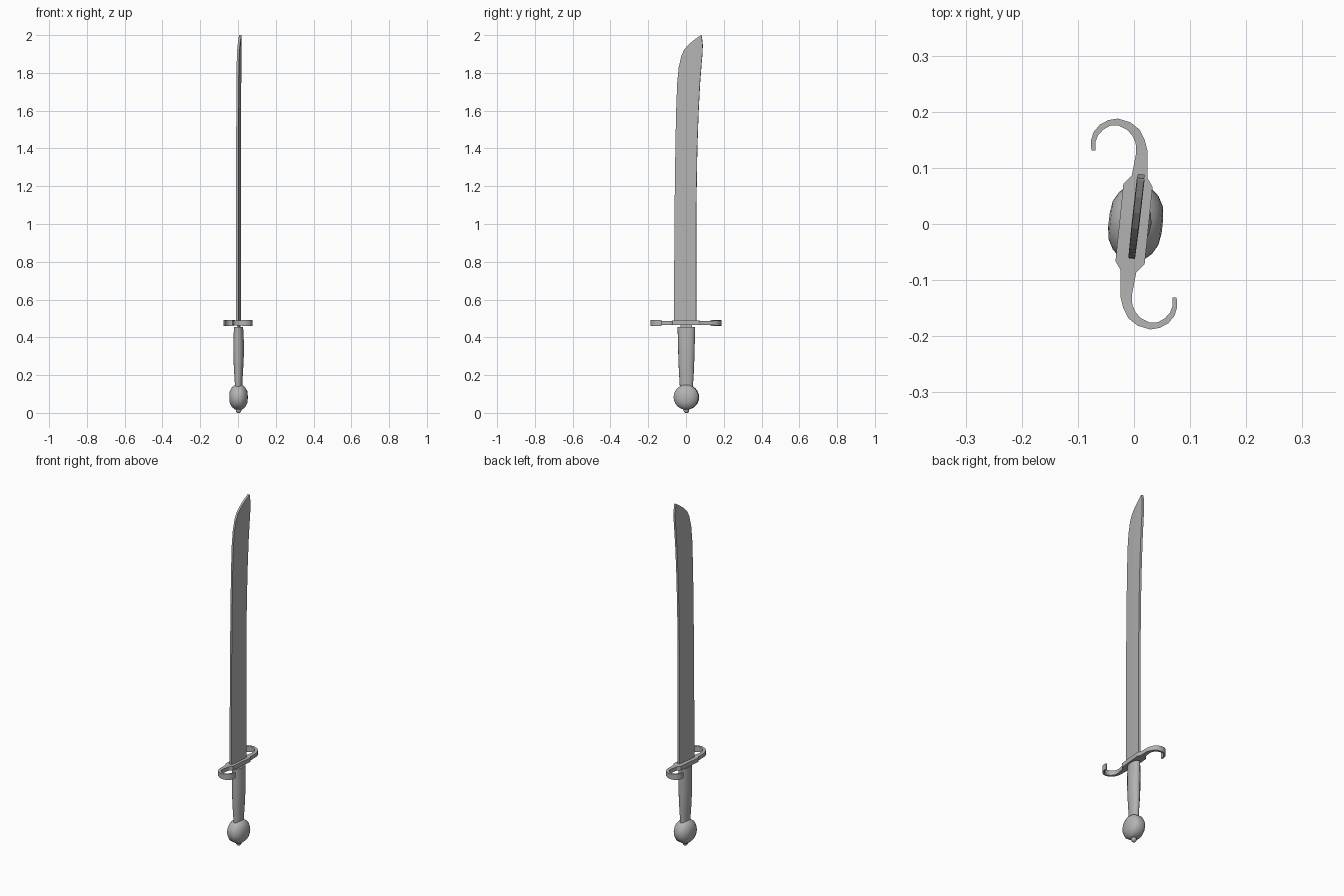
import bpy, bmesh
from math import sin, cos, pi, radians
from mathutils import Matrix

if "Cube" in bpy.data.objects:
    bpy.data.objects.remove(bpy.data.objects["Cube"])

# Whole sword is turned slightly and sits a hair off centre
TILT = Matrix.Translation((0.003, 0.002, 0)) @ Matrix.Rotation(radians(-6.5), 4, 'Z')

steel = bpy.data.materials.new("steel")
steel.diffuse_color = (0.45, 0.45, 0.45, 1)
steel.use_nodes = True
steel.node_tree.nodes["Principled BSDF"].inputs["Base Color"].default_value = steel.diffuse_color


def finish(name, bm, tilt=True, smooth=None):
    if tilt:
        bm.transform(TILT)
    bmesh.ops.recalc_face_normals(bm, faces=bm.faces)
    me = bpy.data.meshes.new(name)
    bm.to_mesh(me)
    bm.free()
    me.materials.append(steel)
    ob = bpy.data.objects.new(name, me)
    bpy.context.collection.objects.link(ob)
    if smooth:
        bpy.ops.object.select_all(action='DESELECT')
        ob.select_set(True)
        bpy.context.view_layer.objects.active = ob
        bpy.ops.object.shade_smooth_by_angle(angle=radians(smooth))
    return ob


def loft(bm, rings):
    """Skin a list of equal-length point rings and cap both ends."""
    vs = [[bm.verts.new(p) for p in r] for r in rings]
    n = len(vs[0])
    for a, b in zip(vs, vs[1:]):
        for i in range(n):
            j = (i + 1) % n
            bm.faces.new((a[i], a[j], b[j], b[i]))
    bm.faces.new(vs[0][::-1])
    bm.faces.new(vs[-1])


# Blade: (z of edge, y of edge, z of spine, y of spine)
sections = [(0.47, -0.064, 0.47, 0.053), (0.8, -0.064, 0.8, 0.053),
            (1.1, -0.062, 1.1, 0.053), (1.4, -0.058, 1.4, 0.058),
            (1.6, -0.054, 1.6, 0.065), (1.75, -0.048, 1.75, 0.073),
            (1.83, -0.040, 1.84, 0.080), (1.89, -0.026, 1.91, 0.086),
            (1.925, -0.010, 1.95, 0.087), (1.955, 0.018, 1.975, 0.084),
            (1.978, 0.046, 1.99, 0.082), (1.998, 0.076, 2.0, 0.080)]
bm = bmesh.new()
T = 0.006
loft(bm, [[(-T, y0, z0), (T, y0, z0), (T + 0.001, (y0 + y1) / 2, (z0 + z1) / 2),
           (T, y1, z1), (-T, y1, z1), (-T - 0.001, (y0 + y1) / 2, (z0 + z1) / 2)]
          for z0, y0, z1, y1 in sections])
finish("blade", bm)

# Guard: half of the S outline as (outer x, y, inner x, y, half height)
half = [(0.033, 0.066, -0.019, 0.071, 0.012), (0.024, 0.082, -0.004, 0.086, 0.011),
        (0.024, 0.130, 0.004, 0.128, 0.011), (0.019, 0.150, 0.003, 0.144, 0.012),
        (0.010, 0.168, -0.002, 0.156, 0.013), (-0.006, 0.181, -0.012, 0.168, 0.014),
        (-0.029, 0.188, -0.029, 0.176, 0.015), (-0.046, 0.185, -0.043, 0.175, 0.016),
        (-0.061, 0.177, -0.055, 0.168, 0.017), (-0.072, 0.164, -0.064, 0.158, 0.017),
        (-0.077, 0.148, -0.069, 0.146, 0.017), (-0.076, 0.131, -0.069, 0.131, 0.017)]
other = [(-c, -d, -a, -b, h) for a, b, c, d, h in half]
bm = bmesh.new()
ZG = 0.476
loft(bm, [[(a, b, ZG - h), (a, b, ZG + h), (c, d, ZG + h), (c, d, ZG - h)]
          for a, b, c, d, h in half[::-1] + other])
finish("guard", bm, tilt=False, smooth=30)

# Grip: oval rings (z, x radius, y radius)
grip = [(0.12, 0.019, 0.034), (0.16, 0.020, 0.036), (0.22, 0.024, 0.040),
        (0.30, 0.028, 0.043), (0.38, 0.028, 0.045), (0.455, 0.024, 0.047)]
bm = bmesh.new()
N = 16
loft(bm, [[(rx * cos(2 * pi * i / N), ry * sin(2 * pi * i / N), z) for i in range(N)]
          for z, rx, ry in grip])
finish("grip", bm, smooth=40)

# Tang joining grip, guard and blade
bm = bmesh.new()
loft(bm, [[(-0.006, -0.03, z), (0.006, -0.03, z), (0.006, 0.03, z), (-0.006, 0.03, z)]
          for z in (0.44, 0.48)])
finish("tang", bm)

# Pommel: wheel turned about the x axis (x, radius)
side = [(0.018, 0.066), (0.026, 0.060), (0.035, 0.052), (0.045, 0.034), (0.048, 0.012)]
wheel = [(-x, r) for x, r in side[::-1]] + side
N = 24
bm = bmesh.new()
loft(bm, [[(x, r * cos(2 * pi * i / N), 0.083 + r * sin(2 * pi * i / N)) for i in range(N)]
          for x, r in wheel])
finish("pommel", bm, smooth=40)

# Button under the pommel
bm = bmesh.new()
N = 10
loft(bm, [[(r * cos(2 * pi * i / N), r * sin(2 * pi * i / N), z) for i in range(N)]
          for z, r in [(0, 0.008), (0.006, 0.013), (0.014, 0.015), (0.03, 0.014)]])
finish("pommel_button", bm, smooth=60)
